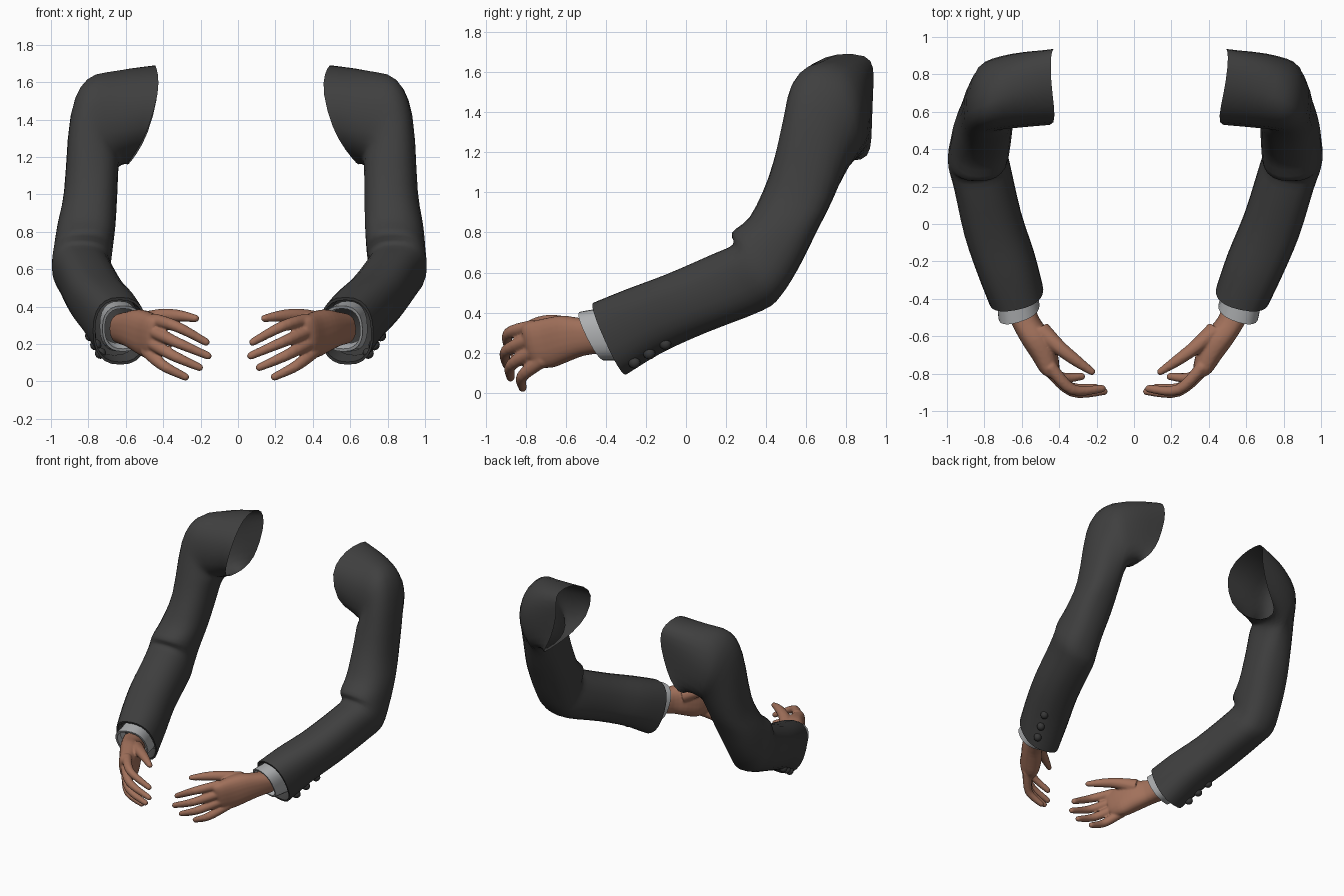
import bpy, bmesh, math
from mathutils import Vector

cube = bpy.data.objects.get("Cube")
if cube:
    bpy.data.objects.remove(cube, do_unlink=True)

SEGMENTS = 24


def material(name, r, g, b):
    mat = bpy.data.materials.new(name)
    mat.use_nodes = True
    mat.diffuse_color = (r, g, b, 1)
    bsdf = next(n for n in mat.node_tree.nodes if n.type == 'BSDF_PRINCIPLED')
    bsdf.inputs["Base Color"].default_value = (r, g, b, 1)
    bsdf.inputs["Roughness"].default_value = 0.8
    return mat


JACKET = material("charcoal cloth", 0.05, 0.05, 0.05)
BUTTON = material("dark button", 0.04, 0.04, 0.04)
SHIRT = material("pale grey shirt", 0.42, 0.43, 0.44)
SKIN = material("warm skin", 0.36, 0.165, 0.105)


def rounded(value, power=0.82):
    return math.copysign(abs(value) ** power, value)


def oval(front, outer, back, inner):
    """Closed section that passes through four points."""
    f, o, b, i = map(Vector, (front, outer, back, inner))
    points = []
    for k in range(SEGMENTS):
        t = math.tau * k / SEGMENTS
        points.append((f + o + b + i) / 4 + (f - b) / 2 * rounded(math.cos(t))
                      + (o - i) / 2 * rounded(math.sin(t))
                      + (f + b - o - i) / 4 * math.cos(2 * t))
    return points


def section(ya, za, yb, zb, x_in, x_out, skew=0.0):
    """Section between an upper and a lower point, with its width in x."""
    x, h = (x_in + x_out) / 2, (x_out - x_in) / 2
    a, b = Vector((x, ya, za)), Vector((x, yb, zb))
    side = Vector((h, -skew * h, 0))
    return oval(a, (a + b) / 2 + side, b, (a + b) / 2 - side)


def spline(rings, steps):
    """Smoothly fill in rings between the given ones."""
    result = []
    last = len(rings) - 1
    for k in range(last):
        quad = [rings[min(max(k + d, 0), last)] for d in (-1, 0, 1, 2)]
        for s in range(steps):
            t = s / steps
            result.append([
                (b * 2 + (c - a) * t + (a * 2 - b * 5 + c * 4 - d) * t ** 2
                 + (b * 3 - a - c * 3 + d) * t ** 3) / 2
                for a, b, c, d in zip(*quad)])
    return result + [rings[-1]]


def shrink(ring, factor, shift=(0, 0, 0)):
    mid = sum(ring, Vector((0, 0, 0))) / len(ring)
    return [mid + (p - mid) * factor + Vector(shift) for p in ring]


def loft(bm, rings, caps=False):
    rows = [[bm.verts.new(p) for p in ring] for ring in rings]
    for low, high in zip(rows, rows[1:]):
        for k in range(len(low)):
            n = (k + 1) % len(low)
            bm.faces.new((low[k], low[n], high[n], high[k]))
    if caps:
        bm.faces.new(rows[0][::-1])
        bm.faces.new(rows[-1])


def tube(bm, joints):
    """Finger along joints given as x, y, z, radius, with a round tip."""
    path = [r[0] for r in spline([[Vector(j)] for j in joints], 5)]
    centres = [p.xyz for p in path]
    sizes = [p.w for p in path]
    tip, size = centres[-1], sizes[-1]
    along = (tip - centres[-2]).normalized()
    for reach, scale in ((0.5, 0.85), (0.9, 0.4)):
        centres.append(tip + along * size * reach)
        sizes.append(size * scale)
    rings = []
    for k, (c, r) in enumerate(zip(centres, sizes)):
        d = (centres[min(k + 1, len(centres) - 1)] - centres[max(k - 1, 0)]).normalized()
        u = d.cross(Vector((0, 0, 1))).normalized()
        v = d.cross(u)
        rings.append([c + (u * math.cos(a) + v * math.sin(a)) * r
                      for a in (math.tau * n / 12 for n in range(12))])
    loft(bm, rings, True)


def finish(name, bm, mat, side):
    """Place the part on one arm; the left arm turns in a little more."""
    for v in bm.verts:
        v.co.x = -v.co.x if side < 0 else v.co.x + 0.085 * (v.co.y - 0.2)
    bmesh.ops.recalc_face_normals(bm, faces=bm.faces)
    mesh = bpy.data.meshes.new(name)
    bm.to_mesh(mesh)
    bm.free()
    mesh.materials.append(mat)
    obj = bpy.data.objects.new(name, mesh)
    bpy.context.collection.objects.link(obj)
    bpy.ops.object.select_all(action='DESELECT')
    obj.select_set(True)
    bpy.context.view_layer.objects.active = obj
    bpy.ops.object.shade_smooth_by_angle(angle=math.radians(50))
    return obj


# Sleeve sections: armhole and shoulder, then elbow, then forearm
shoulder = [
    oval((.45, .53, 1.45), (.445, .83, 1.69), (.455, .93, 1.42), (.59, .81, 1.16)),
    oval((.62, .515, 1.42), (.65, .77, 1.66), (.64, .91, 1.36), (.61, .75, 1.165)),
    oval((.74, .5, 1.4), (.81, .7, 1.605), (.77, .87, 1.28), (.63, .69, 1.16)),
    oval((.77, .475, 1.3), (.895, .64, 1.42), (.78, .81, 1.15), (.64, .62, 1.13)),
]
arm = [
    section(.41, 1.07, .73, .96, .645, .93),
    section(.32, .88, .65, .8, .655, .965),
    section(.23, .8, .56, .62, .67, .985),
    section(.235, .74, .47, .48, .68, .995, .1),
    section(.13, .69, .38, .41, .66, .965, .2),
    section(-.1, .59, .1, .3, .6, .91, .2),
    section(-.3, .515, -.12, .2, .53, .84, .2),
    section(-.46, .45, -.3, .09, .485, .775, .2),
]
cuff = [
    section(-.38, .43, -.28, .16, .53, .74, .3),
    section(-.525, .405, -.405, .16, .505, .725, .3),
]
palm = [
    section(-.45, .365, -.4, .2, .54, .69, .4),
    section(-.54, .375, -.51, .185, .51, .645, .4),
    section(-.62, .385, -.59, .155, .455, .6, .4),
    section(-.71, .37, -.67, .125, .415, .545, .4),
    section(-.79, .35, -.74, .13, .4, .5, .4),
    section(-.82, .33, -.77, .15, .4, .46, .4),
]
# Knuckle, middle joint and tip of each finger
fingers = [
    ((.45, -.76, .33), (.33, -.885, .295), (.17, -.88, .21)),
    ((.46, -.77, .27), (.33, -.895, .21), (.16, -.895, .137)),
    ((.47, -.75, .21), (.35, -.87, .14), (.205, -.875, .075)),
    ((.49, -.71, .165), (.4, -.815, .085), (.28, -.815, .024)),
]
thumb = [(.5, -.57, .32, .055), (.4, -.66, .35, .04),
         (.31, -.73, .35, .032), (.225, -.79, .337, .02)]

for side, label in ((1, "left"), (-1, "right")):
    # Jacket sleeve with a turned-in hem
    bm = bmesh.new()
    hem = arm[-1]
    loft(bm, spline(shoulder + arm, 3)
         + [shrink(hem, 0.92), shrink(hem, 0.88, (.03, .08, .03))])
    finish(label + "_sleeve", bm, JACKET, side)

    # Shirt cuff
    bm = bmesh.new()
    loft(bm, cuff + [shrink(cuff[-1], 0.88), shrink(cuff[-1], 0.8, (.02, .05, .02))])
    finish(label + "_shirt_cuff", bm, SHIRT, side)

    # Three sleeve buttons on the outer lower seam
    bm = bmesh.new()
    seam = SEGMENTS * 5 // 12
    for f in (-.25, .2, .62):
        spot = arm[-2][seam].lerp(arm[-1][seam], f)
        made = bmesh.ops.create_uvsphere(bm, u_segments=12, v_segments=8, radius=0.03)
        bmesh.ops.translate(bm, verts=made["verts"], vec=spot)
    finish(label + "_buttons", bm, BUTTON, side)

    # Hand: palm, fingers and thumb blended into one skin
    bm = bmesh.new()
    loft(bm, spline(palm, 3), True)
    for joints in fingers:
        tube(bm, [(*p, r) for p, r in zip(joints, (.036, .03, .021))])
    tube(bm, thumb)
    hand = finish(label + "_hand", bm, SKIN, side)
    blend = hand.modifiers.new("blend", 'REMESH')
    blend.mode = 'VOXEL'
    blend.voxel_size = 0.008
    blend.use_smooth_shade = True
    soften = hand.modifiers.new("soften", 'SMOOTH')
    soften.factor = 0.5
    soften.iterations = 4
